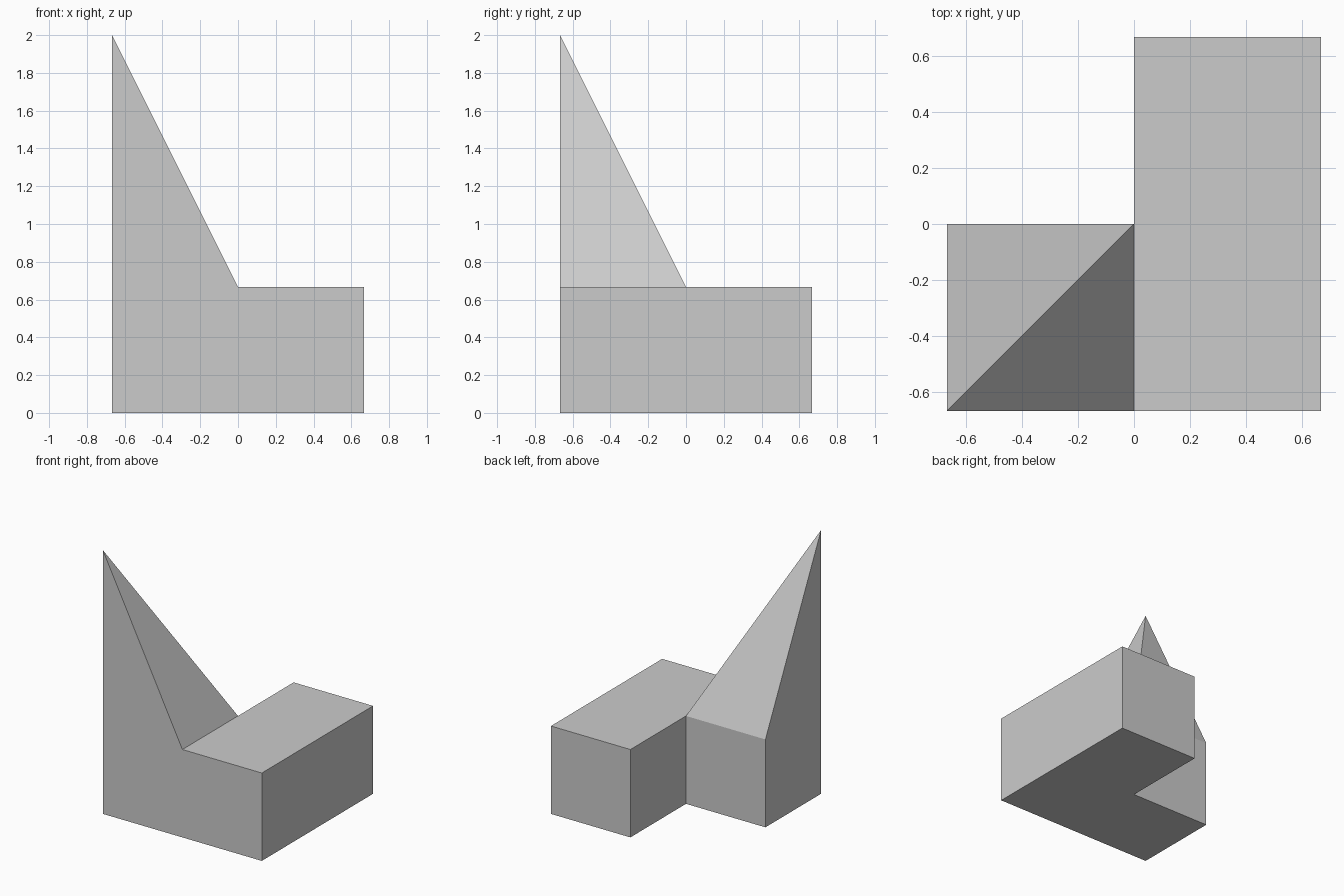
import bpy, bmesh
from mathutils import Vector

if "Cube" in bpy.data.objects:
    bpy.data.objects.remove(bpy.data.objects["Cube"])

A = 2 / 3   # cell size, also the base height
PEAK = 2.0

bm = bmesh.new()

# L-shaped footprint from three square cells
for x, y in ((-A, -A), (0, -A), (0, 0)):
    bm.faces.new([bm.verts.new((x + dx, y + dy, 0))
                  for dx, dy in ((0, 0), (A, 0), (A, A), (0, A))])
bmesh.ops.remove_doubles(bm, verts=bm.verts[:], dist=1e-4)

# Raise the footprint into a closed block
res = bmesh.ops.extrude_face_region(bm, geom=bm.faces[:], use_keep_orig=True)
top = [v for v in res["geom"] if isinstance(v, bmesh.types.BMVert)]
bmesh.ops.translate(bm, verts=top, vec=(0, 0, A))

# Split the corner cell's top diagonally and pull its outer corner up to the peak
def top_vert(x, y):
    return min(top, key=lambda v: (v.co - Vector((x, y, A))).length)

corner = top_vert(-A, -A)
bmesh.ops.connect_verts(bm, verts=[corner, top_vert(0, 0)])
corner.co.z = PEAK

# Merge coplanar faces and orient outward
bmesh.ops.recalc_face_normals(bm, faces=bm.faces[:])
bmesh.ops.dissolve_limit(bm, angle_limit=0.01, verts=bm.verts[:], edges=bm.edges[:])

mesh = bpy.data.meshes.new("peaked_block")
bm.to_mesh(mesh)
bm.free()
bpy.context.collection.objects.link(bpy.data.objects.new("peaked_block", mesh))
